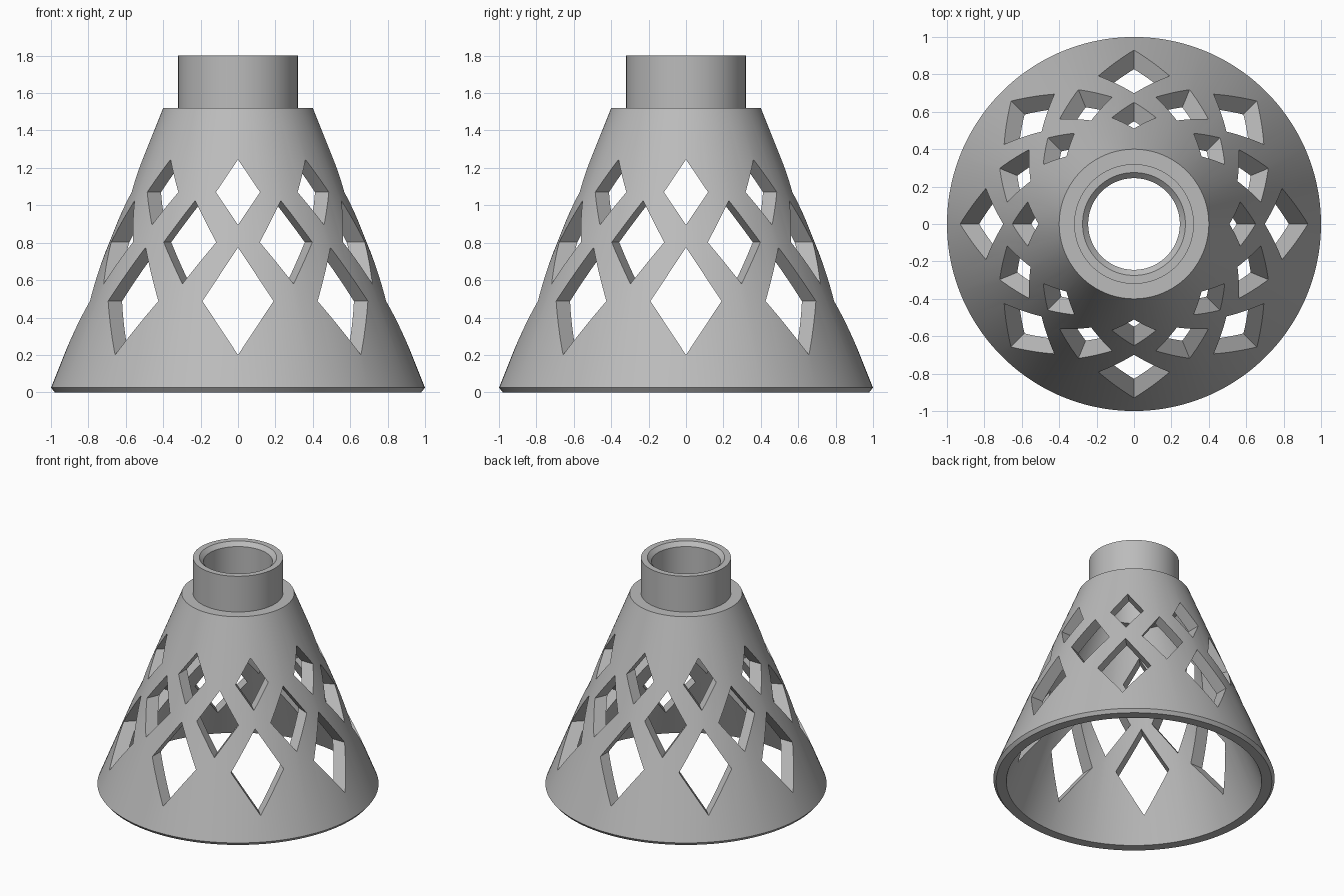
import bpy
import bmesh
from math import cos, sin, pi, radians

cube = bpy.data.objects.get("Cube")
if cube:
    bpy.data.objects.remove(cube, do_unlink=True)

SEGMENTS = 128

grey = bpy.data.materials.new("plain_grey")
grey.use_nodes = True
colour = (0.5, 0.5, 0.5, 1)
grey.diffuse_color = colour
grey.node_tree.nodes["Principled BSDF"].inputs["Base Color"].default_value = colour


def make_object(name, bm):
    bmesh.ops.recalc_face_normals(bm, faces=bm.faces)
    mesh = bpy.data.meshes.new(name)
    bm.to_mesh(mesh)
    bm.free()
    obj = bpy.data.objects.new(name, mesh)
    bpy.context.collection.objects.link(obj)
    return obj


def lathe(name, profile):
    """Revolve a closed (radius, height) profile around z."""
    bm = bmesh.new()
    rings = []
    for i in range(SEGMENTS):
        a = 2 * pi * (i + 0.5) / SEGMENTS
        rings.append([bm.verts.new((r * cos(a), r * sin(a), z)) for r, z in profile])
    n = len(profile)
    for i, ring in enumerate(rings):
        following = rings[(i + 1) % SEGMENTS]
        for j in range(n):
            k = (j + 1) % n
            bm.faces.new((ring[j], following[j], following[k], ring[k]))
    return make_object(name, bm)


def add_diamond_prism(bm, angle, half_width, low, high, near, far):
    """Horizontal diamond prism pointing outward at the given angle."""
    middle = (low + high) / 2
    outline = [(0, low), (half_width, middle), (0, high), (-half_width, middle)]
    ends = []
    for r in (near, far):
        ends.append([bm.verts.new((r * cos(angle) - s * sin(angle),
                                   r * sin(angle) + s * cos(angle), z))
                     for s, z in outline])
    inner, outer = ends
    bm.faces.new(inner)
    bm.faces.new(outer)
    for j in range(4):
        k = (j + 1) % 4
        bm.faces.new((inner[j], inner[k], outer[k], outer[j]))


# Conical shade with stepped neck, one hollow shell
shade = lathe("lamp_shade", [
    (0.98, 0), (1.0, 0.025), (0.4, 1.52),        # outside cone
    (0.32, 1.52), (0.32, 1.8),                   # shoulder and neck
    (0.275, 1.8), (0.245, 1.77), (0.245, 1.44),  # rim chamfer and bore
    (0.33, 1.44), (0.908, 0),                    # inside cone
])
shade.data.materials.append(grey)

# Three staggered rows of eight diamond openings
rows = [
    # start angle, half width, bottom, top, near, far
    (0, 0.19, 0.20, 0.775, 0.50, 1.1),
    (22.5, 0.152, 0.58, 1.025, 0.42, 0.9),
    (0, 0.118, 0.895, 1.245, 0.32, 0.8),
]
cutter_mesh = bmesh.new()
for start, *size in rows:
    for i in range(8):
        add_diamond_prism(cutter_mesh, radians(start + 45 * i), *size)
cutter = make_object("diamond_cutter", cutter_mesh)
cutter.data.materials.append(grey)
cutter.hide_render = True

cut = shade.modifiers.new("diamond_openings", "BOOLEAN")
cut.operation = "DIFFERENCE"
cut.solver = "EXACT"
cut.object = cutter

bpy.ops.object.select_all(action="DESELECT")
shade.select_set(True)
bpy.context.view_layer.objects.active = shade
bpy.ops.object.modifier_apply(modifier=cut.name)
bpy.data.objects.remove(cutter, do_unlink=True)
bpy.ops.object.shade_smooth_by_angle(angle=radians(20))
